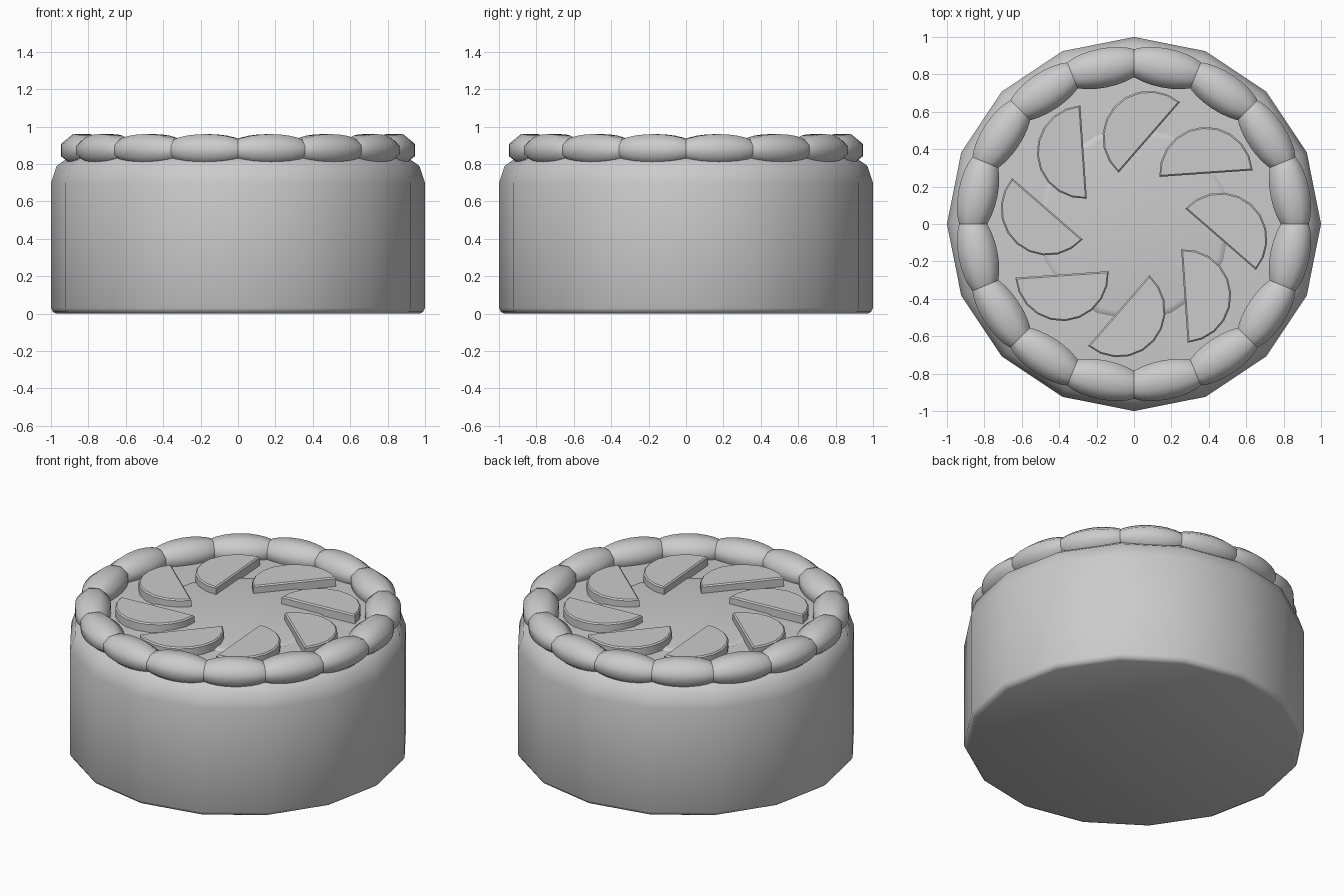
import bpy
import bmesh
import math
from mathutils import Matrix

cube = bpy.data.objects.get("Cube")
if cube:
    bpy.data.objects.remove(cube, do_unlink=True)

SIDES = 16
SLICES = 8

grey = bpy.data.materials.new("plain_grey")
grey.use_nodes = True
colour = (0.6, 0.6, 0.6, 1)
grey.diffuse_color = colour
grey.node_tree.nodes["Principled BSDF"].inputs["Base Color"].default_value = colour


def finish(bm, name, angle):
    """Turn a bmesh into a shaded object."""
    bmesh.ops.recalc_face_normals(bm, faces=bm.faces)
    mesh = bpy.data.meshes.new(name)
    bm.to_mesh(mesh)
    bm.free()
    mesh.materials.append(grey)
    obj = bpy.data.objects.new(name, mesh)
    bpy.context.collection.objects.link(obj)
    bpy.ops.object.select_all(action='DESELECT')
    obj.select_set(True)
    bpy.context.view_layer.objects.active = obj
    bpy.ops.object.shade_smooth_by_angle(angle=math.radians(angle))
    return obj


def lathe(name, profile, angle):
    """Stack rings of (radius, height) and cap both ends."""
    bm = bmesh.new()
    rings = []
    for radius, z in profile:
        turns = [math.tau * i / SIDES for i in range(SIDES)]
        rings.append([bm.verts.new((radius * math.cos(t), radius * math.sin(t), z)) for t in turns])
    for low, high in zip(rings, rings[1:]):
        for i in range(SIDES):
            j = (i + 1) % SIDES
            bm.faces.new((low[i], low[j], high[j], high[i]))
    bm.faces.new(rings[0])
    bm.faces.new(rings[-1])
    return finish(bm, name, angle)


# Cake body with a rounded shoulder, and the thin disc on its top
lathe("cake_body", [(0.97, 0), (0.99, 0.01), (1, 0.03), (1, 0.7), (0.97, 0.79),
                    (0.9, 0.84), (0.77, 0.85)], 40)
lathe("centre_disc", [(0.52, 0.845), (0.51, 0.855), (0.48, 0.86)], 40)

# Ring of overlapping cream beads, each stretched along the rim
for k in range(SIDES):
    bm = bmesh.new()
    bmesh.ops.create_uvsphere(bm, u_segments=8, v_segments=14, radius=1)
    flat = math.cos(math.pi / 8)
    place = (Matrix.Rotation(math.tau * (k + 0.5) / SIDES, 4, 'Z')
             @ Matrix.Translation((0.85, 0, 0.875))
             @ Matrix.Diagonal((0.105 / flat, 0.237, 0.085 / flat, 1))
             @ Matrix.Rotation(math.pi / 2, 4, 'X')
             @ Matrix.Rotation(math.pi / 8, 4, 'Z'))
    bmesh.ops.transform(bm, matrix=place, verts=bm.verts)
    finish(bm, f"cream_bead_{k + 1}", 60)

# Half-round slices arranged like a pinwheel
for k in range(SLICES):
    bm = bmesh.new()
    steps = 10
    rings = []
    for radius, z in ((0.25, 0.84), (0.25, 0.9), (0.242, 0.908)):
        inset = 0.25 - radius
        rings.append([bm.verts.new((radius * math.cos(math.pi * i / steps),
                                    max(inset, radius * math.sin(math.pi * i / steps)), z))
                      for i in range(steps + 1)])
    for low, high in zip(rings, rings[1:]):
        for i in range(steps + 1):
            j = (i + 1) % (steps + 1)
            bm.faces.new((low[i], low[j], high[j], high[i]))
    bm.faces.new(rings[0])
    bm.faces.new(rings[-1])
    place = (Matrix.Rotation(math.radians(35) + math.tau * k / SLICES, 4, 'Z')
             @ Matrix.Translation((0.47, 0, 0))
             @ Matrix.Rotation(math.radians(-31), 4, 'Z'))
    bmesh.ops.transform(bm, matrix=place, verts=bm.verts)
    finish(bm, f"fruit_slice_{k + 1}", 30)
